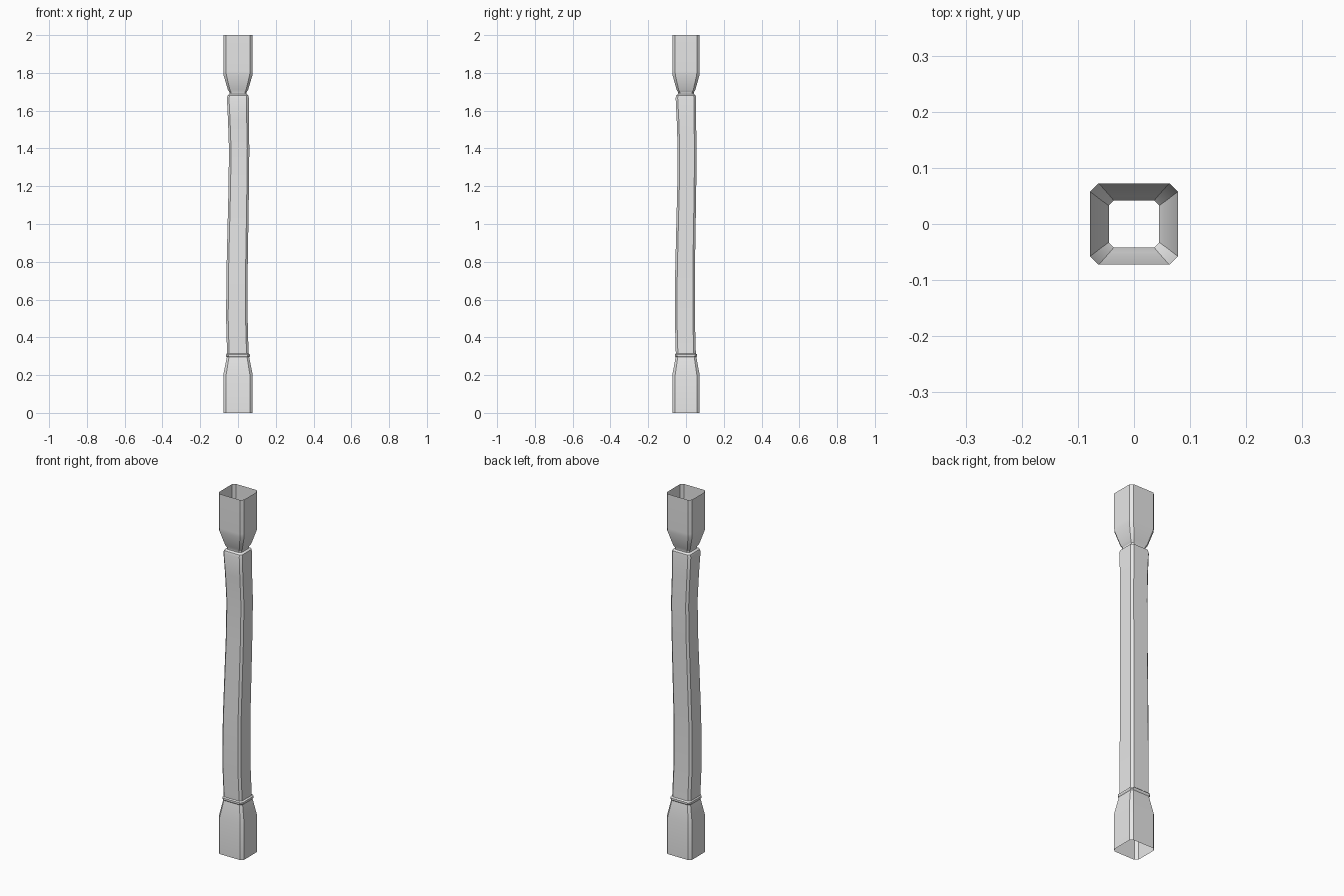
import bpy
import bmesh

default_cube = bpy.data.objects.get("Cube")
if default_cube:
    bpy.data.objects.remove(default_cube, do_unlink=True)

# Single plain grey finish
grey = bpy.data.materials.new("plain grey")
grey.use_nodes = True
colour = (0.8, 0.8, 0.8, 1)
grey.diffuse_color = colour
grey.node_tree.nodes["Principled BSDF"].inputs["Base Color"].default_value = colour

DEPTH_RATIO = 0.93   # the post is slightly shallower than wide


def chamfered_ring(bm, z, half, chamfer, sway):
    """One eight-sided section of the hollow post."""
    hx, hy, c = half, half * DEPTH_RATIO, chamfer
    corners = [(hx, hy - c), (hx - c, hy), (c - hx, hy), (-hx, hy - c),
               (-hx, c - hy), (c - hx, -hy), (hx - c, -hy), (hx, c - hy)]
    return [bm.verts.new((x + sway, y + sway, z)) for x, y in corners]


def hollow_post(name, sections):
    """Join sections into an open-ended tube."""
    mesh = bpy.data.meshes.new(name)
    bm = bmesh.new()
    rings = [chamfered_ring(bm, *section) for section in sections]
    for low, high in zip(rings, rings[1:]):
        for i in range(len(low)):
            j = (i + 1) % len(low)
            bm.faces.new((low[i], low[j], high[j], high[i]))
    bm.to_mesh(mesh)
    bm.free()
    mesh.materials.append(grey)
    obj = bpy.data.objects.new(name, mesh)
    bpy.context.collection.objects.link(obj)
    return obj


# Sections: height, half width, corner chamfer, sideways sway
base = [(0, 0.078, 0.015, 0), (0.2, 0.078, 0.015, 0), (0.295, 0.059, 0.011, 0)]
collar = [(0.301, 0.063, 0.012, 0), (0.309, 0.063, 0.012, 0),
          (0.315, 0.057, 0.011, -0.001)]
shaft = [(0.5, 0.057, 0.011, -0.006), (0.75, 0.056, 0.011, -0.005),
         (1, 0.055, 0.011, 0), (1.2, 0.054, 0.011, 0.004),
         (1.4, 0.054, 0.011, 0.006), (1.55, 0.055, 0.011, 0.002),
         (1.668, 0.058, 0.011, -0.001), (1.681, 0.055, 0.011, 0)]
neck = [(1.688, 0.045, 0.009, 0), (1.697, 0.045, 0.009, 0)]
head = [(1.712, 0.054, 0.011, 0), (1.79, 0.077, 0.015, 0),
        (1.81, 0.078, 0.015, 0), (2, 0.078, 0.015, 0)]

post = hollow_post("hollow_post", base + collar + shaft + neck + head)

# Soften the gentle bends, keep chamfers and rims crisp
bpy.ops.object.select_all(action="DESELECT")
post.select_set(True)
bpy.context.view_layer.objects.active = post
bpy.ops.object.shade_smooth_by_angle(angle=0.52)
